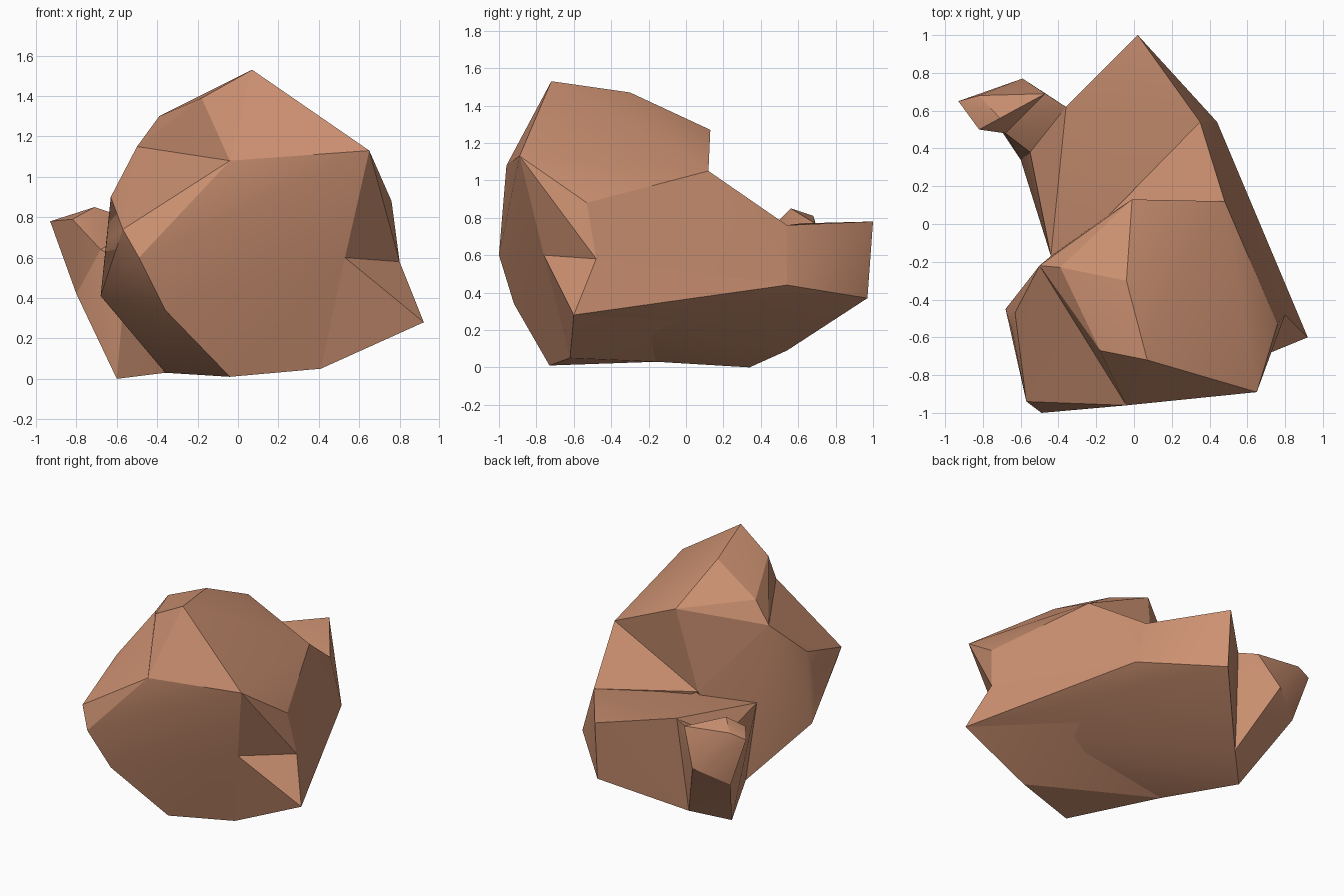
import bpy, bmesh, math

if "Cube" in bpy.data.objects:
    bpy.data.objects.remove(bpy.data.objects["Cube"])

stone = bpy.data.materials.new("terracotta stone")
stone.diffuse_color = (0.60, 0.28, 0.165, 1)
stone.use_nodes = True
stone.node_tree.nodes["Principled BSDF"].inputs["Base Color"].default_value = stone.diffuse_color


def chiselled_block(name, corners):
    """A block of rock: the convex hull of its corner points."""
    bm = bmesh.new()
    for c in corners:
        bm.verts.new(c)
    res = bmesh.ops.convex_hull(bm, input=bm.verts[:])
    spare = [g for g in set(res["geom_interior"] + res["geom_unused"])
             if isinstance(g, bmesh.types.BMVert)]
    bmesh.ops.delete(bm, geom=spare, context='VERTS')
    bmesh.ops.recalc_face_normals(bm, faces=bm.faces[:])
    mesh = bpy.data.meshes.new(name)
    bm.to_mesh(mesh)
    bm.free()
    mesh.materials.append(stone)
    ob = bpy.data.objects.new(name, mesh)
    bpy.context.collection.objects.link(ob)
    bpy.ops.object.select_all(action='DESELECT')
    ob.select_set(True)
    bpy.context.view_layer.objects.active = ob
    bpy.ops.object.shade_smooth_by_angle(angle=math.radians(24))
    return ob


# Corners where the blocks meet
brow = (-0.04, -0.96, 1.08)
brow_right = (0.65, -0.89, 1.13)
cheek_left = (-0.50, -0.22, 1.15)
cheek_right = (0.76, -0.53, 0.88)
ridge_start = (0.48, 0.12, 1.05)
ridge_end = (0.35, 0.54, 0.76)
wall_foot = (-0.13, 0.05, 0.68)
side_low = (0.44, 0.54, 0.44)
shelf_left = (-0.36, 0.62, 0.77)
notch = (-0.44, -0.17, 0.60)
belly = (-0.36, -0.16, 0.03)
right_dent = (0.80, -0.48, 0.58)
right_corner = (0.92, -0.60, 0.28)
front_right = (0.53, -0.76, 0.60)
toe_right = (0.41, -0.62, 0.05)
foot = (-0.60, 0.34, 0.0)
heel = (-0.40, 0.54, 0.09)
spur_root = (-0.55, 0.38, 0.58)
spur_back = (-0.47, 0.69, 0.77)
spur_under = (-0.59, 0.77, 0.53)
spur_knee = (-0.80, 0.64, 0.42)
spur_neck = (-0.68, 0.48, 0.64)

# Peak, overhanging the wall behind it
chiselled_block("peak", [
    (0.07, -0.72, 1.53), (-0.18, -0.67, 1.39), (-0.04, -0.30, 1.47),
    (-0.01, 0.13, 1.27), (-0.39, -0.23, 1.30),
    brow, brow_right, cheek_left, cheek_right, ridge_start, wall_foot])

# Tall front mass
chiselled_block("front_body", [
    (-0.63, -0.47, 0.90), (-0.65, -0.55, 0.69), (-0.57, -0.94, 0.74),
    (-0.49, -1.0, 0.60), (-0.36, -0.92, 0.34), (-0.68, -0.45, 0.41),
    (-0.04, -0.73, 0.01), toe_right, front_right, brow, brow_right,
    cheek_left, cheek_right, wall_foot, notch, belly, right_dent])

# Flared corner low on the right
chiselled_block("right_flare", [
    right_corner, right_dent, front_right, toe_right, side_low, belly])

# Wedge sloping from the peak down to the shelf
chiselled_block("side_ridge", [
    ridge_start, ridge_end, wall_foot, side_low, right_dent, cheek_right])

# Low shelf running to the back
chiselled_block("back_shelf", [
    (0.02, 1.0, 0.78), (0.02, 0.97, 0.37), right_corner, ridge_end,
    side_low, shelf_left, notch, belly, right_dent, foot, heel, spur_root])

# Spur leaning out at the back left: its root and its tip
chiselled_block("spur_base", [
    spur_back, spur_under, spur_knee, spur_neck,
    shelf_left, foot, heel, spur_root])
chiselled_block("spur_tip", [
    (-0.93, 0.65, 0.78), (-0.82, 0.50, 0.79), (-0.82, 0.68, 0.81),
    (-0.71, 0.56, 0.85), spur_back, spur_under, spur_knee, spur_neck])
